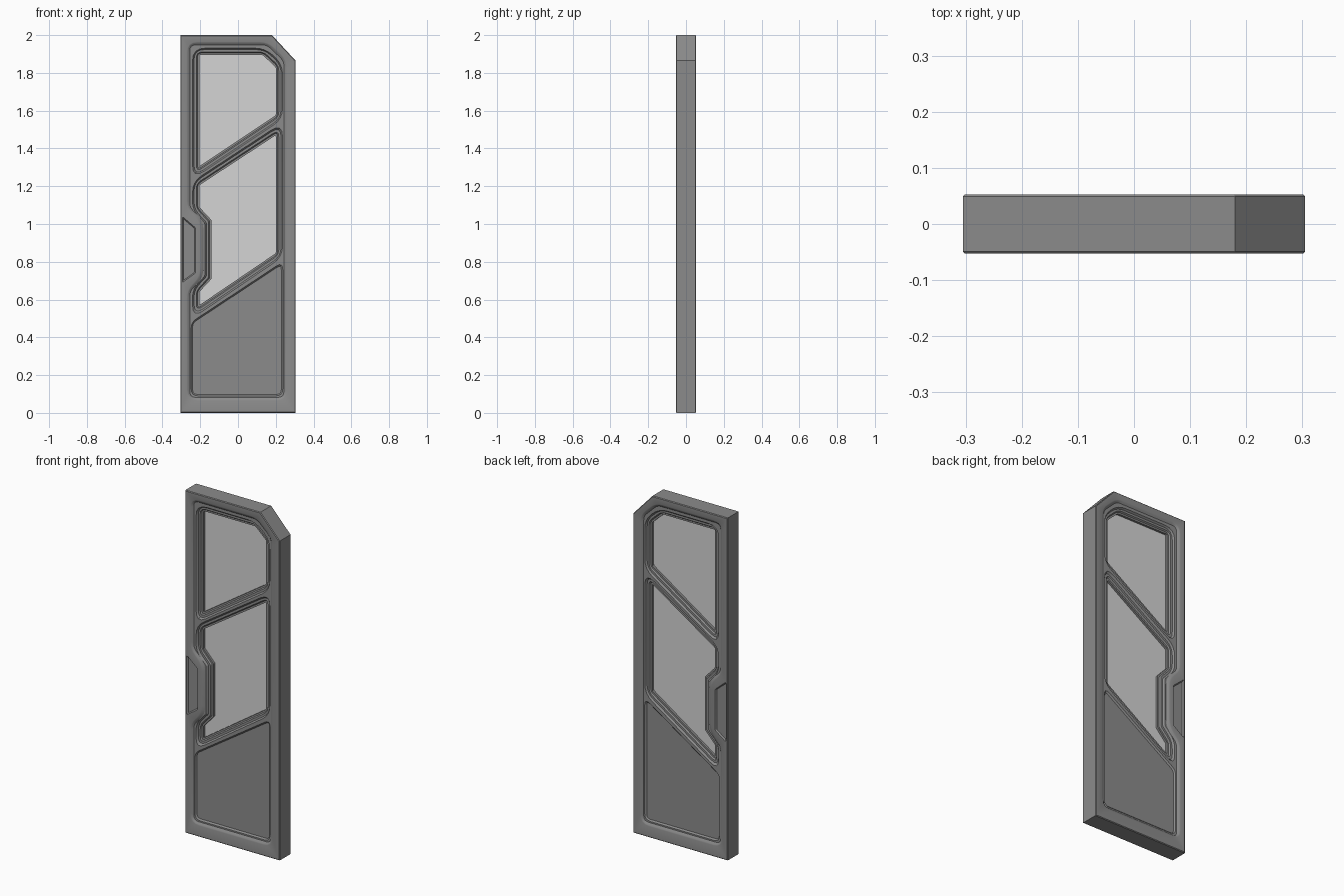
import bpy, bmesh
from mathutils import Vector

cube = bpy.data.objects.get("Cube")
if cube:
    bpy.data.objects.remove(cube, do_unlink=True)


def material(name, value, rough):
    m = bpy.data.materials.new(name)
    m.use_nodes = True
    col = (value, value, value, 1)
    m.diffuse_color = col
    bsdf = m.node_tree.nodes["Principled BSDF"]
    bsdf.inputs["Base Color"].default_value = col
    bsdf.inputs["Roughness"].default_value = rough
    return m


metal = material("grey metal", 0.26, 0.5)
glass = material("pale glass", 0.66, 0.5)


def outline(poly, d=0.0, r=0.0, steps=4):
    """Inset a counter-clockwise (x, z) polygon by d and round its corners."""
    pts = [Vector(p) for p in poly]
    n = len(pts)
    sharp, convex = [], []
    for i, p in enumerate(pts):
        e1 = (p - pts[i - 1]).normalized()
        e2 = (pts[(i + 1) % n] - p).normalized()
        n1, n2 = Vector((-e1.y, e1.x)), Vector((-e2.y, e2.x))
        sharp.append(p + (n1 + n2) * d / (1 + n1.dot(n2)))
        convex.append(e1.x * e2.y - e1.y * e2.x > 0)
    if r == 0:
        return sharp
    out = []
    for i, p in enumerate(sharp):
        a, b = sharp[i - 1] - p, sharp[(i + 1) % n] - p
        radius = max(0.004, r - d if convex[i] else r + d)
        half = a.angle(b) / 2
        t = radius / Vector((1, 0)).slerp(Vector((0, 1)), 0.5).length
        t *= (1 + Vector((a.normalized() + b.normalized())).length / 2)
        t = min(t, 0.45 * a.length, 0.45 * b.length) if half < 1.2 else min(radius * 0.45, 0.4 * a.length, 0.4 * b.length)
        start, end = p + a.normalized() * t, p + b.normalized() * t
        for k in range(steps + 1):
            u = k / steps
            out.append(start * (1 - u) ** 2 + p * 2 * u * (1 - u) + end * u * u)
    return out


def add_ring(bm, pts, depth):
    vs = [bm.verts.new((p.x, -depth, p.y)) for p in pts]
    for i, v in enumerate(vs):
        bm.edges.new((vs[i - 1], v))
    return vs


def sweep(bm, poly, profile, r):
    """Stitch rings along an (inset, depth) profile; return first and last ring."""
    rings = [add_ring(bm, outline(poly, d, r), y) for d, y in profile]
    for a, b in zip(rings, rings[1:]):
        for i in range(len(a)):
            bm.faces.new((a[i - 1], a[i], b[i], b[i - 1]))
    return rings[0], rings[-1]


def fill(bm, *rings):
    edges = [bm.edges.get((r[i - 1], r[i])) for r in rings for i in range(len(r))]
    bmesh.ops.triangle_fill(bm, edges=edges, use_beauty=True, normal=(0, -1, 0))


def finish(bm, name, mat):
    bmesh.ops.recalc_face_normals(bm, faces=bm.faces[:])
    me = bpy.data.meshes.new(name)
    bm.to_mesh(me)
    bm.free()
    me.materials.append(mat)
    ob = bpy.data.objects.new(name, me)
    bpy.context.collection.objects.link(ob)
    bpy.ops.object.select_all(action='DESELECT')
    ob.select_set(True)
    bpy.context.view_layer.objects.active = ob
    bpy.ops.object.shade_smooth_by_angle(angle=0.5)
    # the back repeats the front
    mod = ob.modifiers.new("back half", 'MIRROR')
    mod.use_axis = (False, True, False)
    return ob


# Profiles of the parts
door = [(-.305, 0), (.305, 0), (.305, 1.865), (.18, 2), (-.305, 2)]
recess = [(-.272, .065), (.26, .065), (.26, 1.87), (.16, 1.965), (-.272, 1.965),
          (-.272, 1.08), (-.2, 1.01), (-.2, .725), (-.272, .65)]
upper = [(-.205, 1.305), (.2, 1.575), (.2, 1.83), (.13, 1.895), (-.205, 1.895)]
middle = [(-.205, .57), (.2, .845), (.2, 1.47), (-.205, 1.205),
          (-.205, 1.09), (-.14, 1.02), (-.14, .71), (-.205, .64)]
lower = [(-.248, .09), (.237, .09), (.237, .8), (-.248, .48)]
handle = [(-.295, .69), (-.225, .74), (-.225, .98), (-.295, 1.04)]

FACE, PLATE = 0.053, 0.043

# Door frame: front half with a recessed plate, stepped window rims and pockets
bm = bmesh.new()
_, face_edge = sweep(bm, door, [(0, 0), (0, FACE - .004), (.004, FACE)], 0)
recess_top, recess_floor = sweep(bm, recess, [(0, FACE), (.006, FACE - .002), (.017, PLATE)], .035)
handle_top, handle_floor = sweep(bm, handle, [(0, FACE), (.006, FACE - .008)], .005)
rim = [(-.036, PLATE), (-.028, PLATE - .01), (-.016, PLATE - .01),
       (-.01, PLATE - .018), (0, PLATE - .018), (0, 0)]
upper_rim, _ = sweep(bm, upper, rim, .004)
middle_rim, _ = sweep(bm, middle, rim, .004)
panel_top, panel_floor = sweep(bm, lower, [(0, PLATE), (.008, PLATE - .008)], .022)
fill(bm, face_edge, recess_top, handle_top)
fill(bm, recess_floor, upper_rim, middle_rim, panel_top)
fill(bm, handle_floor)
fill(bm, panel_floor)
finish(bm, "door_frame", metal)

# Window panes
for name, poly in (("upper_window", upper), ("middle_window", middle)):
    bm = bmesh.new()
    _, front = sweep(bm, poly, [(-.004, 0), (-.004, .012)], .004)
    fill(bm, front)
    finish(bm, name, glass)
